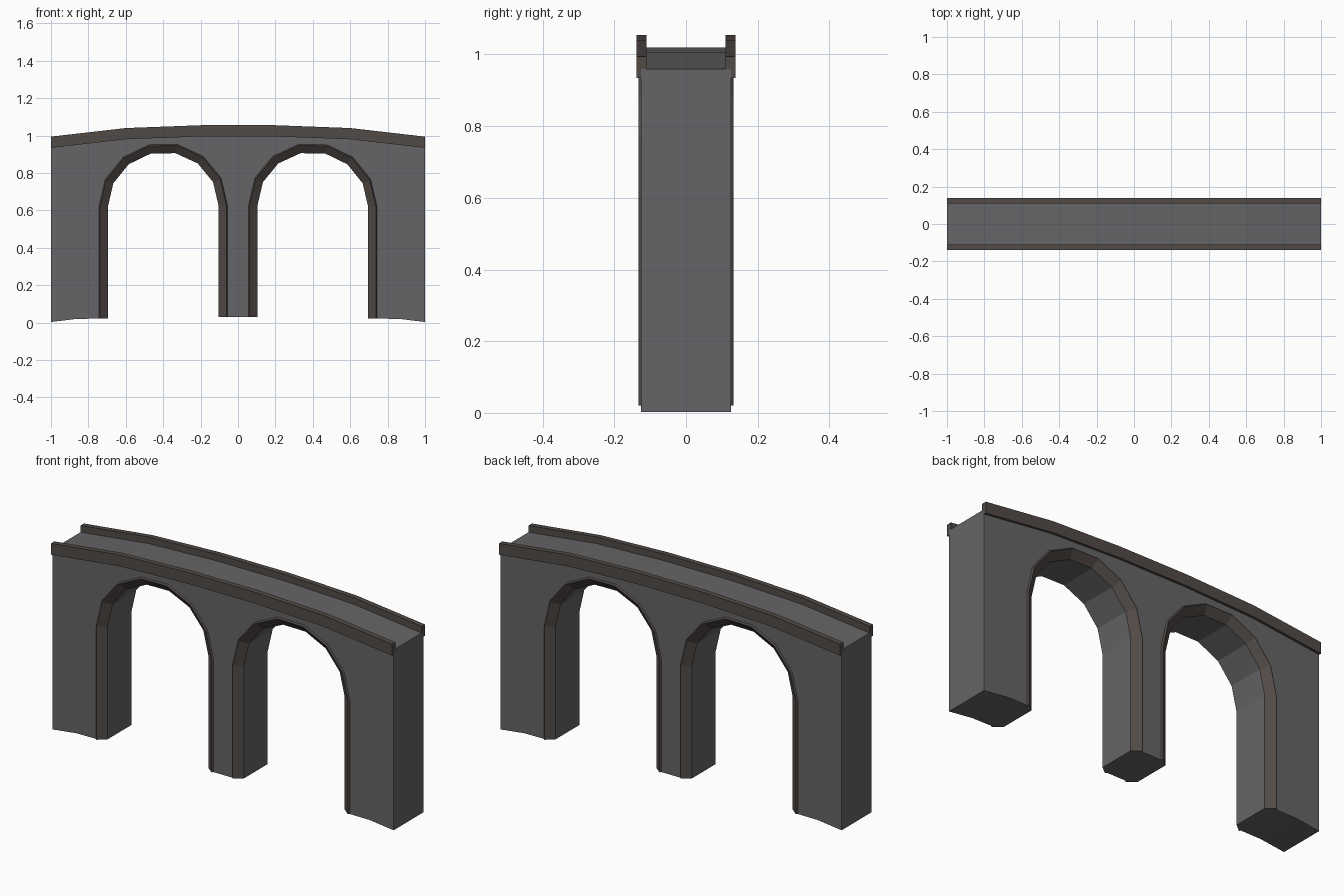
import bpy, bmesh
from math import pi, cos, sin

if "Cube" in bpy.data.objects:
    bpy.data.objects.remove(bpy.data.objects["Cube"])


def material(name, rgb):
    m = bpy.data.materials.new(name)
    m.diffuse_color = (*rgb, 1)
    m.use_nodes = True
    m.node_tree.nodes["Principled BSDF"].inputs["Base Color"].default_value = m.diffuse_color
    return m


STONE = material("dark_stone", (0.13, 0.13, 0.135))
TRIM = material("brown_stone", (0.085, 0.07, 0.063))


def make(name, bm, *mats):
    bmesh.ops.recalc_face_normals(bm, faces=bm.faces)
    me = bpy.data.meshes.new(name)
    bm.to_mesh(me)
    bm.free()
    for m in mats:
        me.materials.append(m)
    ob = bpy.data.objects.new(name, me)
    bpy.context.collection.objects.link(ob)
    return ob


def extrude_profile(name, pts, y0, y1, mat):
    bm = bmesh.new()
    face = bm.faces.new([bm.verts.new((x, y0, z)) for x, z in pts])
    geom = bmesh.ops.extrude_face_region(bm, geom=[face])["geom"]
    moved = [v for v in geom if isinstance(v, bmesh.types.BMVert)]
    bmesh.ops.translate(bm, verts=moved, vec=(0, y1 - y0, 0))
    return make(name, bm, mat)


# Gently cambered line of the parapet top
CAMBER = [(-1, 0.994), (-0.6, 1.04), (-0.2, 1.055), (0.2, 1.055), (0.6, 1.04), (1, 0.994)]
CX, SPRING, R_OUT, R_IN = 0.4, 0.622, 0.344, 0.296


def arch(side, r):
    """Opening line from left foot to right foot, leaning slightly with the camber."""
    pts = [(-r, 0.025 - SPRING)]
    pts += [(r * cos(pi - pi * i / 7), (r - 0.006) * sin(pi * i / 7)) for i in range(8)]
    pts += [(r, 0.025 - SPRING)]
    return [(side * CX + x, SPRING + z - side * x * 0.012) for x, z in pts]


# Wall with both arch openings
left, right = arch(-1, R_OUT), arch(1, R_OUT)
outline = [(-1, 0.003), (-0.86, 0.02)] + left + right + [(0.86, 0.02), (1, 0.003)]
outline += [(x, z - 0.035) for x, z in reversed(CAMBER)]
extrude_profile("bridge_wall", outline, -0.125, 0.125, STONE)

# Parapets along both edges of the deck
parapet = CAMBER + [(x, z - 0.06) for x, z in reversed(CAMBER)]
for side, label in ((-1, "front"), (1, "back")):
    extrude_profile(label + "_parapet", parapet, side * 0.11, side * 0.138, TRIM)

# Arch linings: grey soffit with bevelled brown trim on both faces
SECTION = [(R_OUT, -0.125), (R_OUT - 0.006, -0.133), (R_IN, -0.1),
           (R_IN, 0.1), (R_OUT - 0.006, 0.133), (R_OUT, 0.125)]
for side, label in ((-1, "left"), (1, "right")):
    bm = bmesh.new()
    rails = [[bm.verts.new((x, y, z)) for x, z in arch(side, r)] for r, y in SECTION]
    n = len(rails)
    for k in range(n):
        a, b = rails[k], rails[(k + 1) % n]
        for i in range(len(a) - 1):
            f = bm.faces.new((a[i], a[i + 1], b[i + 1], b[i]))
            f.material_index = 0 if k in (2, 5) else 1
    for end in (0, -1):
        bm.faces.new([rail[end] for rail in rails])
    make(label + "_arch_lining", bm, STONE, TRIM)
